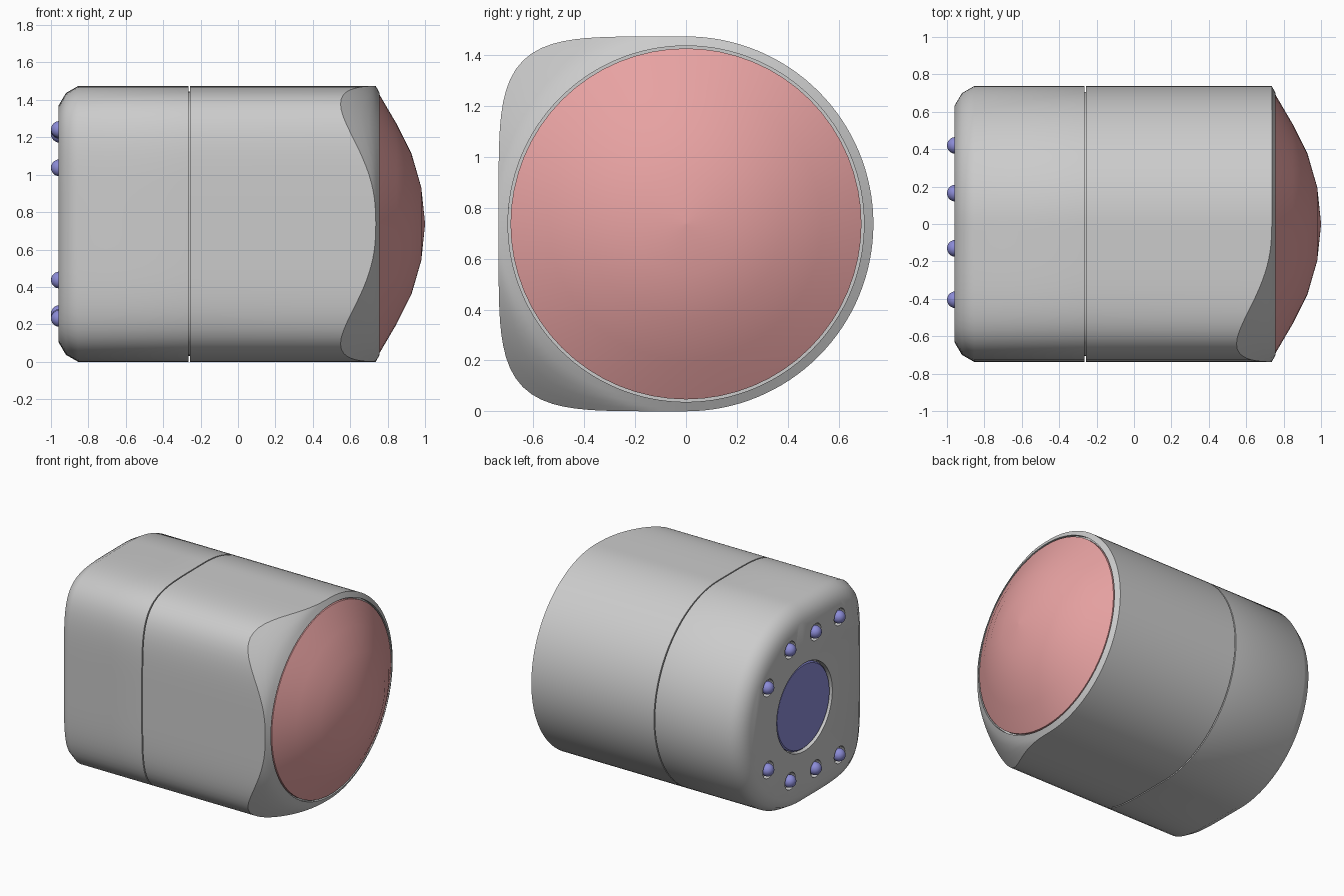
import bpy, bmesh
from math import sin, cos, pi, radians, hypot, sqrt
from mathutils import Matrix, Vector

if "Cube" in bpy.data.objects:
    bpy.data.objects.remove(bpy.data.objects["Cube"])

R, N = 0.737, 128          # half height of housing, outline segments
ZC = R


def material(name, rgb):
    m = bpy.data.materials.new(name)
    m.diffuse_color = (*rgb, 1)
    m.use_nodes = True
    m.node_tree.nodes["Principled BSDF"].inputs["Base Color"].default_value = m.diffuse_color
    return m


RED = material("lens_red", (0.80, 0.36, 0.36))
BLUE = material("light_blue", (0.26, 0.26, 0.68))


def finish(bm, name, mat=None, angle=30):
    bmesh.ops.recalc_face_normals(bm, faces=bm.faces)
    me = bpy.data.meshes.new(name)
    bm.to_mesh(me)
    bm.free()
    ob = bpy.data.objects.new(name, me)
    bpy.context.collection.objects.link(ob)
    if mat:
        me.materials.append(mat)
    smooth(ob, angle)
    return ob


def smooth(ob, angle=30):
    bpy.ops.object.select_all(action='DESELECT')
    bpy.context.view_layer.objects.active = ob
    ob.select_set(True)
    bpy.ops.object.shade_smooth_by_angle(angle=radians(angle))


def loft(rings, name, mat=None, angle=30):
    """Skin a list of equal-length rings and cap both ends."""
    bm = bmesh.new()
    vs = [[bm.verts.new(p) for p in ring] for ring in rings]
    n = len(vs[0])
    for a, b in zip(vs, vs[1:]):
        for i in range(n):
            j = (i + 1) % n
            bm.faces.new((a[i], a[j], b[j], b[i]))
    bm.faces.new(vs[0])
    bm.faces.new(vs[-1])
    return finish(bm, name, mat, angle)


def outline(t):
    """Round on the +y side, squarish with soft corners on the -y side."""
    c, s = cos(t), sin(t)
    n = 2 if c >= 0 else 5
    r = R / (abs(c) ** n + abs(s) ** n) ** (1 / n)
    return Vector((r * c, r * s))


def section(x, inset=0):
    ring = []
    for i in range(N):
        t = 2 * pi * i / N
        d = outline(t + 0.01) - outline(t - 0.01)
        p = outline(t) - Vector((d.y, -d.x)).normalized() * inset
        ring.append((x, p.x, ZC + p.y))
    return ring


def circle(x, r, n=N, y=0, z=ZC):
    return [(x, y + r * cos(2 * pi * i / n), z + r * sin(2 * pi * i / n)) for i in range(n)]


# front nose: the outline is trimmed by a dome-like surface of revolution
def nose_x(r):
    return 0.757 - 0.55 * max(r - 0.70, 0) - 1.1 * max(r - 0.745, 0) ** 1.4 * 1.1


def nose_ring(k):
    ring = []
    for i in range(N):
        p = outline(2 * pi * i / N)
        r = p.length * (1 - k) + 0.70 * k
        q = p.normalized() * r
        ring.append((nose_x(r), q.x, ZC + q.y))
    return ring


# front housing
loft([section(-0.256)] + [nose_ring(k / 5) for k in range(6)]
     + [circle(0.735, 0.70)], "front_housing", angle=25)

# dark joint between the housings
loft([section(-0.30, 0.03), section(-0.20, 0.03)], "joint_core")

# rear housing with rounded back edge
rear = loft([section(-0.96, 0.105), section(-0.92, 0.037), section(-0.855), section(-0.264)],
            "rear_housing", angle=35)

# small lights around the back plate
spots = [(y, ZC + s * h) for y, h in ((-0.405, 0.505), (-0.13, 0.50), (0.165, 0.48), (0.42, 0.30))
         for s in (1, -1)]


def cut(r, depth, y, z, n):
    c = loft([circle(-1.1, r, n, y, z), circle(-0.96 + depth, r, n, y, z)], "socket_cutter")
    c.hide_render = True
    m = rear.modifiers.new("socket", 'BOOLEAN')
    m.operation, m.solver, m.object = 'DIFFERENCE', 'EXACT', c
    bpy.context.view_layer.objects.active = rear
    bpy.ops.object.modifier_apply(modifier=m.name)
    bpy.data.objects.remove(c)


cut(0.322, 0.04, 0, ZC, 64)
for y, z in spots:
    cut(0.062, 0.04, y, z, 24)
smooth(rear, 35)

for y, z in spots:
    bm = bmesh.new()
    bmesh.ops.create_uvsphere(bm, u_segments=20, v_segments=12, radius=0.045,
                              matrix=Matrix.Translation((-0.955, y, z)))
    finish(bm, "back_light", BLUE, 60)

# round sensor window on the back
loft([circle(-0.915, 0.312, 64), circle(-0.94, 0.312, 64), circle(-0.95, 0.302, 64)],
     "back_window", BLUE)

# domed front lens
dome = [(0.74, 0.69), (0.757, 0.69), (0.848, 0.535), (0.928, 0.375), (0.98, 0.195), (1.0, 0.004)]
loft([circle(x, r, 64) for x, r in dome], "front_lens", RED, 40)
